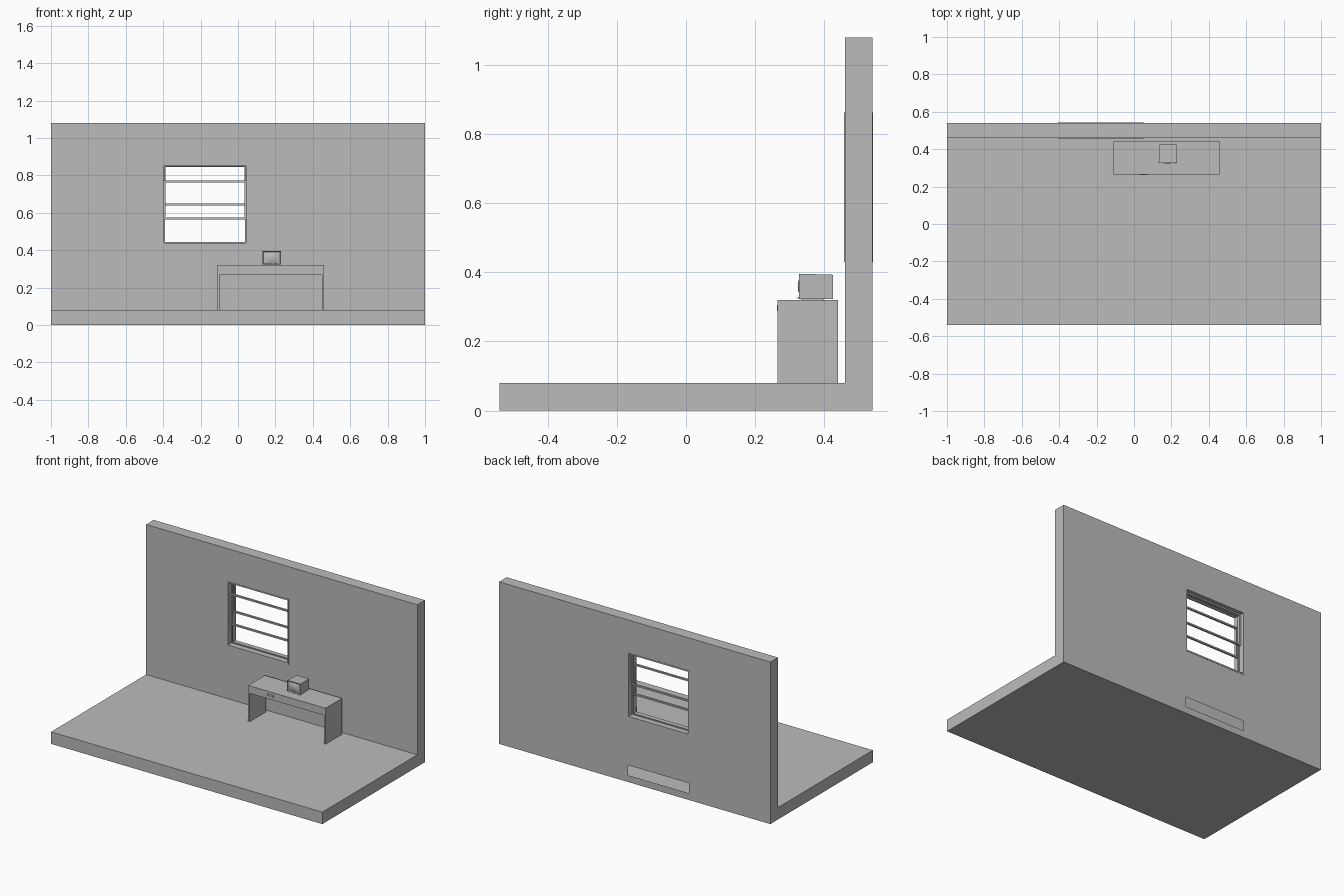
import bpy, bmesh, math
from mathutils import Vector

if "Cube" in bpy.data.objects:
    bpy.data.objects.remove(bpy.data.objects["Cube"])

grey = bpy.data.materials.new("plain grey")
grey.diffuse_color = (0.5, 0.5, 0.5, 1)
grey.use_nodes = True
grey.node_tree.nodes["Principled BSDF"].inputs["Base Color"].default_value = grey.diffuse_color


def finish(name, bm, recalc=True):
    bmesh.ops.remove_doubles(bm, verts=bm.verts, dist=1e-5)
    if recalc:
        bmesh.ops.recalc_face_normals(bm, faces=bm.faces)
    me = bpy.data.meshes.new(name)
    bm.to_mesh(me)
    bm.free()
    me.materials.append(grey)
    ob = bpy.data.objects.new(name, me)
    bpy.context.collection.objects.link(ob)
    return ob


def add_box(bm, x0, x1, y0, y1, z0, z1):
    r = bmesh.ops.create_cube(bm, size=1)
    for v in r["verts"]:
        v.co = Vector(((x0 + x1) / 2 + v.co.x * (x1 - x0),
                       (y0 + y1) / 2 + v.co.y * (y1 - y0),
                       (z0 + z1) / 2 + v.co.z * (z1 - z0)))


def box(name, *dims):
    bm = bmesh.new()
    add_box(bm, *dims)
    return finish(name, bm)


def ring(name, x0, x1, z0, z1, y0, y1, t):
    """Rectangular frame standing in the xz plane, bar width t."""
    bm = bmesh.new()
    loops = []
    for y in (y0, y1):
        for d in (0, t):
            loops.append([bm.verts.new((x, y, z)) for x, z in
                          ((x0 + d, z0 + d), (x1 - d, z0 + d), (x1 - d, z1 - d), (x0 + d, z1 - d))])
    fo, fi, bo, bi = loops
    for a, b in ((fo, fi), (fi, bi), (bi, bo), (bo, fo)):
        for i in range(4):
            j = (i + 1) % 4
            bm.faces.new((a[i], a[j], b[j], b[i]))
    return finish(name, bm)


# Room: hollow L-shaped shell with a window hole and a missing panel low on the back
bm = bmesh.new()
WX0, WX1, WZ0, WZ1 = -0.4, 0.05, 0.435, 0.86
xs = (-1, WX0, WX1, 1)


def wall_face(y, zs, holes, flip):
    for i in range(3):
        for k in range(len(zs) - 1):
            if (i, k) in holes:
                continue
            q = [(xs[i], y, zs[k]), (xs[i + 1], y, zs[k]), (xs[i + 1], y, zs[k + 1]), (xs[i], y, zs[k + 1])]
            bm.faces.new([bm.verts.new(p) for p in (q[::-1] if flip else q)])


def quad(*pts):
    bm.faces.new([bm.verts.new(p) for p in pts])


wall_face(0.46, (0.08, WZ0, WZ1, 1.08), {(1, 1)}, False)
wall_face(0.54, (0, 0.045, 0.112, WZ0, WZ1, 1.08), {(1, 1), (1, 3)}, True)
quad((-1, -0.54, 0), (1, -0.54, 0), (1, -0.54, 0.08), (-1, -0.54, 0.08))
quad((-1, -0.54, 0.08), (1, -0.54, 0.08), (1, 0.46, 0.08), (-1, 0.46, 0.08))
quad((-1, 0.46, 1.08), (1, 0.46, 1.08), (1, 0.54, 1.08), (-1, 0.54, 1.08))
quad((-1, 0.54, 0), (1, 0.54, 0), (1, -0.54, 0), (-1, -0.54, 0))
side = [(-0.54, 0), (0.54, 0), (0.54, 1.08), (0.46, 1.08), (0.46, 0.08), (-0.54, 0.08)]
quad(*[(1, y, z) for y, z in side])
quad(*[(-1, y, z) for y, z in reversed(side)])
finish("room_shell", bm, recalc=False)

# Window: outer frame lining the wall, and two overlapping sashes
ring("window_frame", -0.405, 0.053, 0.43, 0.863, 0.458, 0.542, 0.009)
ring("window_stop", -0.398, 0.046, 0.437, 0.856, 0.496, 0.504, 0.008)
ring("upper_sash", -0.397, 0.045, 0.64, 0.855, 0.505, 0.518, 0.01)
ring("lower_sash", -0.397, 0.045, 0.565, 0.773, 0.482, 0.495, 0.01)

# Desk
box("desk_top", -0.11, 0.46, 0.265, 0.44, 0.27, 0.32)
for name, x in (("left_desk_side", -0.11), ("right_desk_side", 0.45)):
    box(name, x, x + 0.01, 0.265, 0.44, 0.08, 0.27)
ring("drawer_handle", 0.03, 0.075, 0.288, 0.305, 0.263, 0.266, 0.004)

# Small television: tapered case, recessed front, bulging screen, base and knobs
bm = bmesh.new()
add_box(bm, 0.132, 0.231, 0.327, 0.425, 0.323, 0.396)
for v in bm.verts:
    if v.co.y > 0.4:
        v.co.x = 0.1815 + (v.co.x - 0.1815) * 0.9
        if v.co.z > 0.36:
            v.co.z -= 0.003
front = [f for f in bm.faces if f.calc_center_median().y < 0.33]
bmesh.ops.inset_region(bm, faces=front, thickness=0.008)
for v in front[0].verts:
    v.co.y += 0.004
finish("television_case", bm)

bm = bmesh.new()
bmesh.ops.create_grid(bm, x_segments=8, y_segments=8, size=1)
for v in bm.verts:
    u, w = v.co.x, v.co.y
    v.co = Vector((0.1815 + u * 0.0415, 0.3305 - 0.007 * (1 - u * u) * (1 - w * w), 0.3595 + w * 0.0285))
for f in bm.faces:
    f.smooth = True
    f.normal_update()
if next(iter(bm.faces)).normal.y > 0:
    bmesh.ops.reverse_faces(bm, faces=bm.faces)
finish("television_screen", bm, recalc=False)

box("television_base", 0.142, 0.221, 0.335, 0.4, 0.319, 0.324)
for i in range(2):
    x = 0.183 + i * 0.03
    box(f"television_knob_{i + 1}", x, x + 0.008, 0.323, 0.328, 0.324, 0.329)
